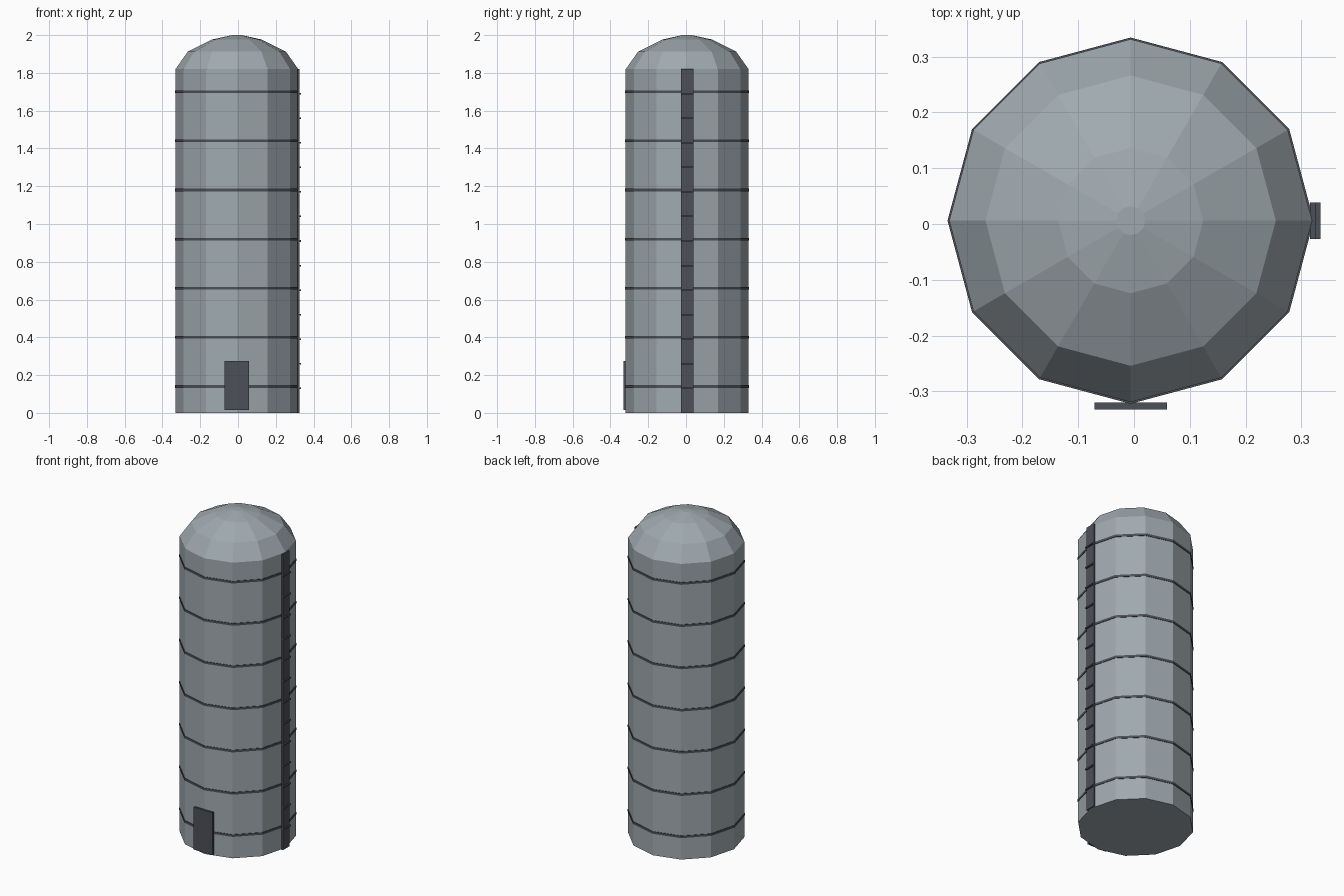
import bpy, bmesh, math

if "Cube" in bpy.data.objects:
    bpy.data.objects.remove(bpy.data.objects["Cube"])

CX, CY, SIDES = -0.006, 0.006, 12


def material(name, rgb):
    m = bpy.data.materials.new(name)
    m.diffuse_color = (*rgb, 1)
    m.use_nodes = True
    m.node_tree.nodes["Principled BSDF"].inputs["Base Color"].default_value = m.diffuse_color
    return m


steel = material("galvanised grey", (0.35, 0.40, 0.43))
dark = material("dark slate", (0.075, 0.08, 0.10))


def finish(name, bm, mat):
    bmesh.ops.recalc_face_normals(bm, faces=bm.faces)
    me = bpy.data.meshes.new(name)
    bm.to_mesh(me)
    bm.free()
    me.materials.append(mat)
    ob = bpy.data.objects.new(name, me)
    bpy.context.collection.objects.link(ob)
    return ob


def lathe(name, profile, mat, closed=False):
    """Turn (radius, height) points into a faceted solid."""
    bm = bmesh.new()
    rings = [[bm.verts.new((CX + r * math.cos(2 * math.pi * i / SIDES),
                            CY + r * math.sin(2 * math.pi * i / SIDES), z))
              for i in range(SIDES)] for r, z in profile]
    pairs = list(zip(rings, rings[1:]))
    if closed:
        pairs.append((rings[-1], rings[0]))
    else:
        bm.faces.new(rings[0])
        bm.faces.new(rings[-1])
    for a, b in pairs:
        for i in range(SIDES):
            j = (i + 1) % SIDES
            bm.faces.new((a[i], a[j], b[j], b[i]))
    return finish(name, bm, mat)


def box(name, lo, hi, mat):
    bm = bmesh.new()
    bmesh.ops.create_cube(bm, size=1)
    for v in bm.verts:
        v.co = [(a + b) / 2 + c * (b - a) for a, b, c in zip(lo, hi, v.co)]
    return finish(name, bm, mat)


# Silo wall and domed roof
lathe("silo_wall", [(0.325, 0), (0.325, 1.82)], steel)
lathe("dome_roof", [(0.325, 1.82), (0.26, 1.912), (0.13, 1.977), (0.026, 2.0)], steel)

# Hoops around the wall
for k in range(7):
    z = 0.14 + 0.26 * k
    lathe(f"hoop_{k + 1}", [(0.318, z - 0.007), (0.328, z - 0.007),
                            (0.328, z + 0.007), (0.318, z + 0.007)], dark, closed=True)

# Door on the front
box("door", (CX - 0.065, -0.332, 0.015), (CX + 0.065, -0.320, 0.276), dark)

# Ladder on the right: backing strip and rungs
box("ladder_strip", (0.315, CY - 0.0325, 0.0), (0.325, CY + 0.0325, 1.82), dark)
for k in range(13):
    z = 0.13 * (k + 1)
    box(f"ladder_rung_{k + 1}", (0.320, CY - 0.0325, z - 0.004),
        (0.334, CY + 0.0325, z + 0.004), dark)
